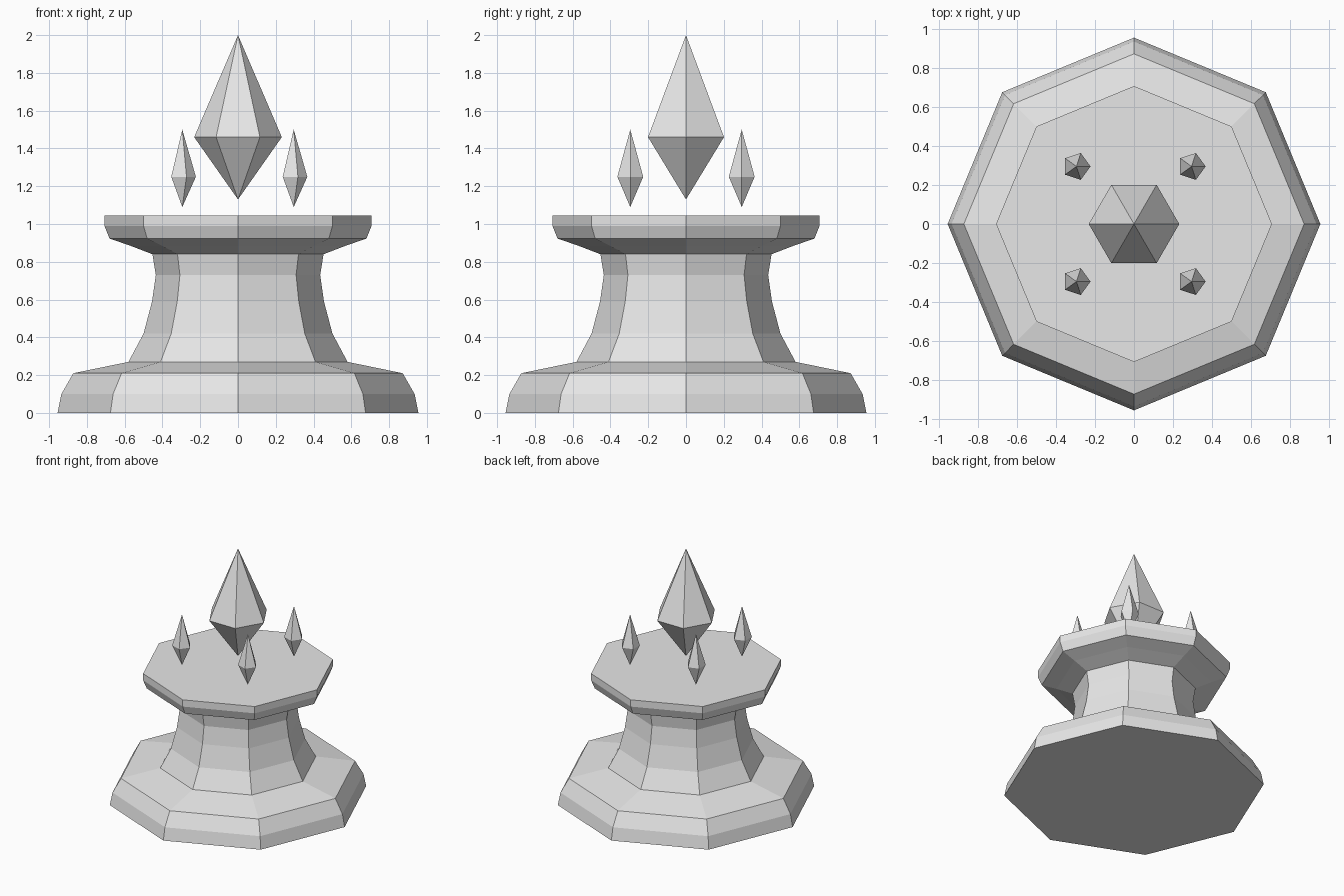
import bpy, bmesh, math

if "Cube" in bpy.data.objects:
    bpy.data.objects.remove(bpy.data.objects["Cube"])

def material(name, rgb):
    m = bpy.data.materials.new(name)
    m.diffuse_color = (*rgb, 1)
    m.use_nodes = True
    m.node_tree.nodes["Principled BSDF"].inputs["Base Color"].default_value = m.diffuse_color
    return m

stone = material("grey stone", (0.8, 0.8, 0.8))

def lathe(name, profile, sides, location, mat):
    """Faceted solid from (radius, z) points; radius 0 makes a tip."""
    bm = bmesh.new()
    rings = []
    for r, z in profile:
        if r == 0:
            rings.append([bm.verts.new((0, 0, z))] * sides)
        else:
            rings.append([bm.verts.new((r * math.cos(math.tau * i / sides),
                                        r * math.sin(math.tau * i / sides), z))
                          for i in range(sides)])
    for a, b in zip(rings, rings[1:]):
        for i in range(sides):
            j = (i + 1) % sides
            bm.faces.new(list(dict.fromkeys((a[i], a[j], b[j], b[i]))))
    # flat caps where the profile does not end in a tip
    for ring in (rings[0], rings[-1]):
        if ring[0] is not ring[1]:
            bm.faces.new(ring)
    bmesh.ops.recalc_face_normals(bm, faces=bm.faces)
    mesh = bpy.data.meshes.new(name)
    bm.to_mesh(mesh)
    bm.free()
    mesh.materials.append(mat)
    ob = bpy.data.objects.new(name, mesh)
    ob.location = location
    bpy.context.collection.objects.link(ob)
    return ob

# Octagonal pedestal: stepped foot, waisted column, flared top
lathe("pedestal", [(0.955, 0), (0.935, 0.10), (0.872, 0.21), (0.58, 0.27),
                   (0.50, 0.42), (0.455, 0.59), (0.435, 0.73), (0.453, 0.84),
                   (0.57, 0.885), (0.68, 0.923), (0.707, 0.99), (0.707, 1.045)],
      8, (0, 0, 0), stone)

# Large floating crystal
lathe("main_crystal", [(0, 1.13), (0.232, 1.46), (0, 2.0)], 6, (0, 0, 0), stone)

# Four small floating crystals
for sx in (-1, 1):
    for sy in (-1, 1):
        lathe("small_crystal", [(0, 1.09), (0.072, 1.25), (0, 1.5)], 5,
              (0.295 * sx, 0.295 * sy, 0), stone)
